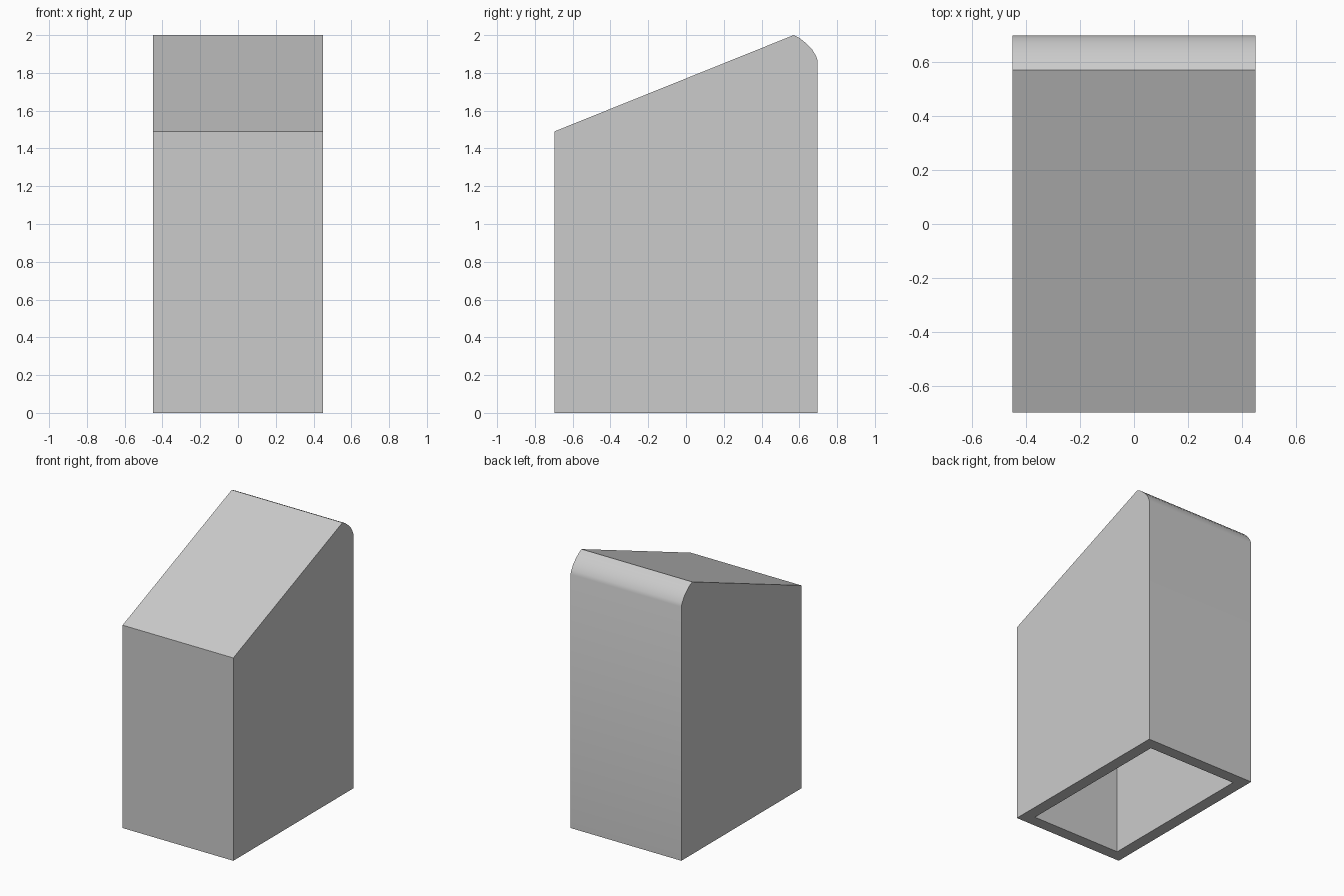
import bpy
import bmesh
import math

cube = bpy.data.objects.get("Cube")
if cube:
    bpy.data.objects.remove(cube, do_unlink=True)

grey = bpy.data.materials.new("plain_grey")
grey.use_nodes = True
colour = (0.6, 0.6, 0.6, 1)
grey.diffuse_color = colour
grey.node_tree.nodes["Principled BSDF"].inputs["Base Color"].default_value = colour


def prism(name, profile, half_width):
    """Extrude a (y, z) side profile across x."""
    bm = bmesh.new()
    face = bm.faces.new([bm.verts.new((-half_width, y, z)) for y, z in profile])
    side = bmesh.ops.extrude_face_region(bm, geom=[face])
    moved = [v for v in side["geom"] if isinstance(v, bmesh.types.BMVert)]
    bmesh.ops.translate(bm, verts=moved, vec=(2 * half_width, 0, 0))
    bmesh.ops.recalc_face_normals(bm, faces=bm.faces)
    mesh = bpy.data.meshes.new(name)
    bm.to_mesh(mesh)
    bm.free()
    mesh.materials.append(grey)
    obj = bpy.data.objects.new(name, mesh)
    bpy.context.collection.objects.link(obj)
    return obj


# Outer body: sloping top with a rounded rear edge
rounded_edge = [(0.57, 2.0), (0.602, 1.984), (0.637, 1.956),
                (0.667, 1.925), (0.688, 1.89), (0.697, 1.865)]
housing = prism("housing", [(0.697, 0), (-0.697, 0), (-0.697, 1.49)] + rounded_edge, 0.45)

# Hollow interior, open at the bottom
cavity = prism("cavity_cutter", [(0.61, -0.1), (-0.61, -0.1), (-0.61, 1.43),
                                 (0.55, 1.9), (0.61, 1.83)], 0.363)
cavity.hide_render = True

cut = housing.modifiers.new("hollow", 'BOOLEAN')
cut.operation = 'DIFFERENCE'
cut.solver = 'EXACT'
cut.object = cavity

bpy.ops.object.select_all(action='DESELECT')
bpy.context.view_layer.objects.active = housing
housing.select_set(True)
bpy.ops.object.modifier_apply(modifier=cut.name)
bpy.data.objects.remove(cavity, do_unlink=True)

bpy.ops.object.shade_smooth_by_angle(angle=math.radians(30))
